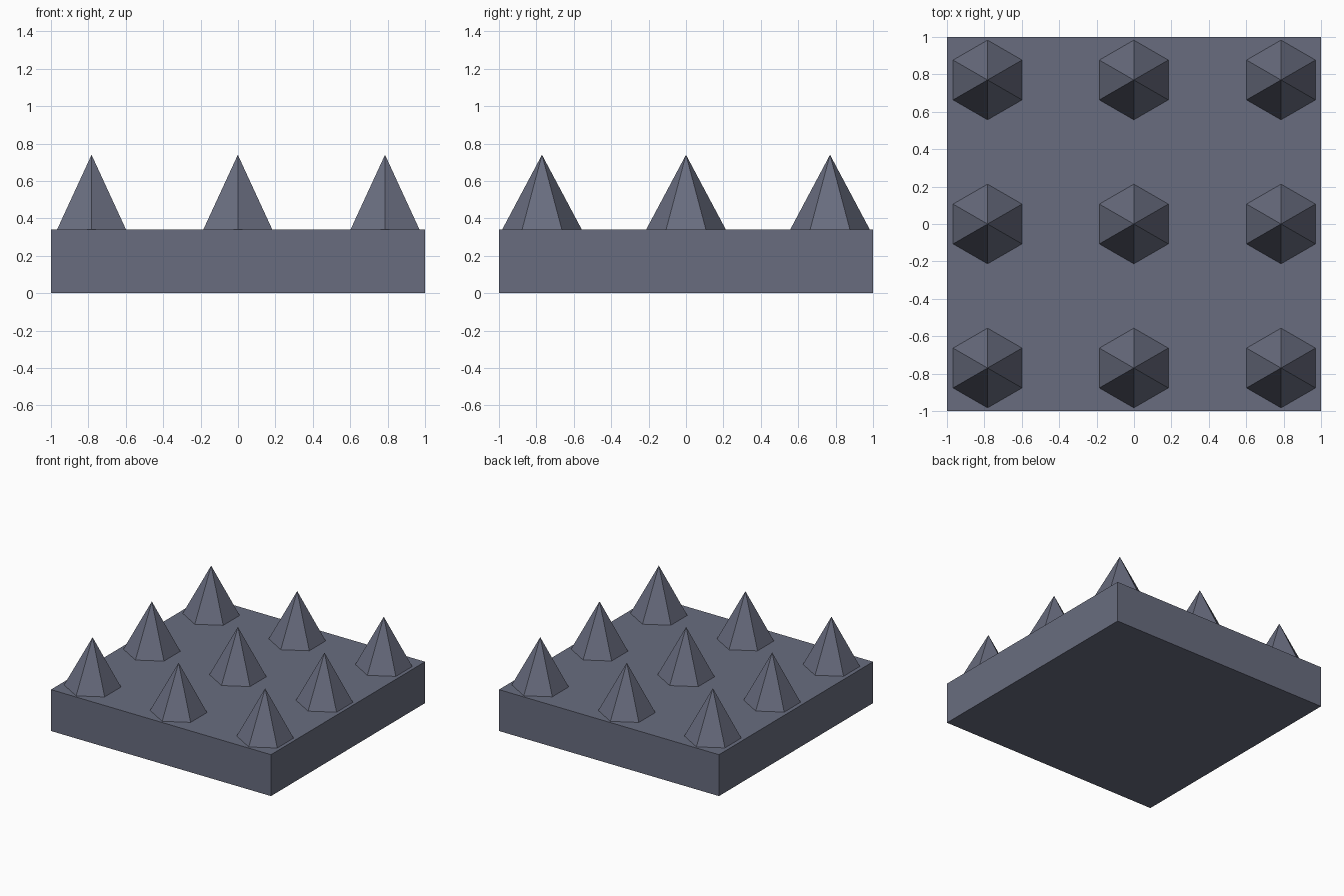
import bpy

cube = bpy.data.objects.get("Cube")
if cube:
    bpy.data.objects.remove(cube, do_unlink=True)

# Slate material shared by slab and spikes
COLOUR = (0.14, 0.152, 0.212, 1)
slate = bpy.data.materials.new("slate_grey")
slate.use_nodes = True
slate.diffuse_color = COLOUR
bsdf = next(n for n in slate.node_tree.nodes if n.type == 'BSDF_PRINCIPLED')
bsdf.inputs["Base Color"].default_value = COLOUR

SLAB_HEIGHT = 0.34
SPIKE_HEIGHT = 0.40
SPIKE_RADIUS = 0.213


def finish(name):
    obj = bpy.context.object
    obj.name = name
    obj.data.name = name
    obj.data.materials.append(slate)
    return obj


# Square base slab
bpy.ops.mesh.primitive_cube_add(size=2, location=(0, 0, SLAB_HEIGHT / 2))
slab = finish("base_slab")
slab.scale.z = SLAB_HEIGHT / 2
bpy.ops.object.transform_apply(location=False, rotation=False, scale=True)

# Three by three grid of six-sided spikes, points of the hexagon along y
columns = {"right": -0.783, "centre": -0.001, "left": 0.786}
rows = {"front": -0.77, "middle": 0, "back": 0.77}
for row, y in rows.items():
    for column, x in columns.items():
        bpy.ops.mesh.primitive_cone_add(
            vertices=6, radius1=SPIKE_RADIUS, radius2=0, depth=SPIKE_HEIGHT,
            location=(x, y, SLAB_HEIGHT + SPIKE_HEIGHT / 2))
        finish(f"spike_{row}_{column}")
